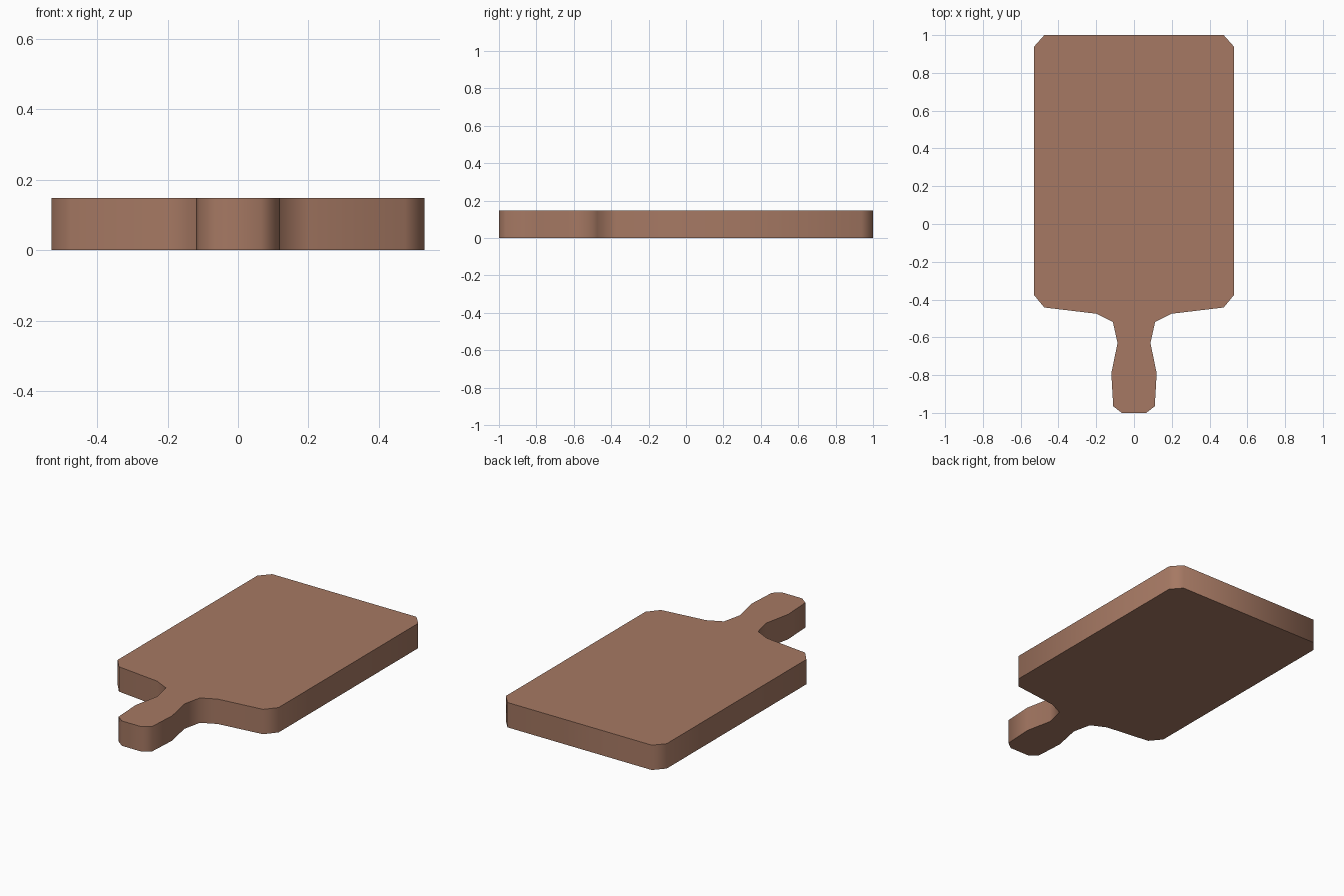
import bpy, bmesh
from math import radians

if "Cube" in bpy.data.objects:
    bpy.data.objects.remove(bpy.data.objects["Cube"])

THICKNESS = 0.148

# Right half of the outline, from the far end down to the handle tip
half = [(0.475, 1.0), (0.53, 0.938), (0.53, -0.375), (0.475, -0.442),
        (0.20, -0.475), (0.112, -0.518), (0.087, -0.63),
        (0.12, -0.79), (0.11, -0.965), (0.065, -1.0)]
outline = half + [(-x, y) for x, y in reversed(half)]

# Board: mirrored outline extruded upward
bm = bmesh.new()
base = bm.faces.new([bm.verts.new((x, y, 0)) for x, y in outline])
ext = bmesh.ops.extrude_face_region(bm, geom=[base], use_keep_orig=True)
top = [g for g in ext["geom"] if isinstance(g, bmesh.types.BMVert)]
bmesh.ops.translate(bm, verts=top, vec=(0, 0, THICKNESS))
bmesh.ops.recalc_face_normals(bm, faces=bm.faces)

mesh = bpy.data.meshes.new("cutting_board")
bm.to_mesh(mesh)
bm.free()
board = bpy.data.objects.new("cutting_board", mesh)
bpy.context.collection.objects.link(board)

# Brown wood
wood = bpy.data.materials.new("wood")
wood.diffuse_color = (0.38, 0.19, 0.125, 1)
wood.use_nodes = True
wood.node_tree.nodes["Principled BSDF"].inputs["Base Color"].default_value = wood.diffuse_color
mesh.materials.append(wood)

# Smooth rim, crisp top and bottom edges
bpy.context.view_layer.objects.active = board
board.select_set(True)
bpy.ops.object.shade_smooth_by_angle(angle=radians(70))
